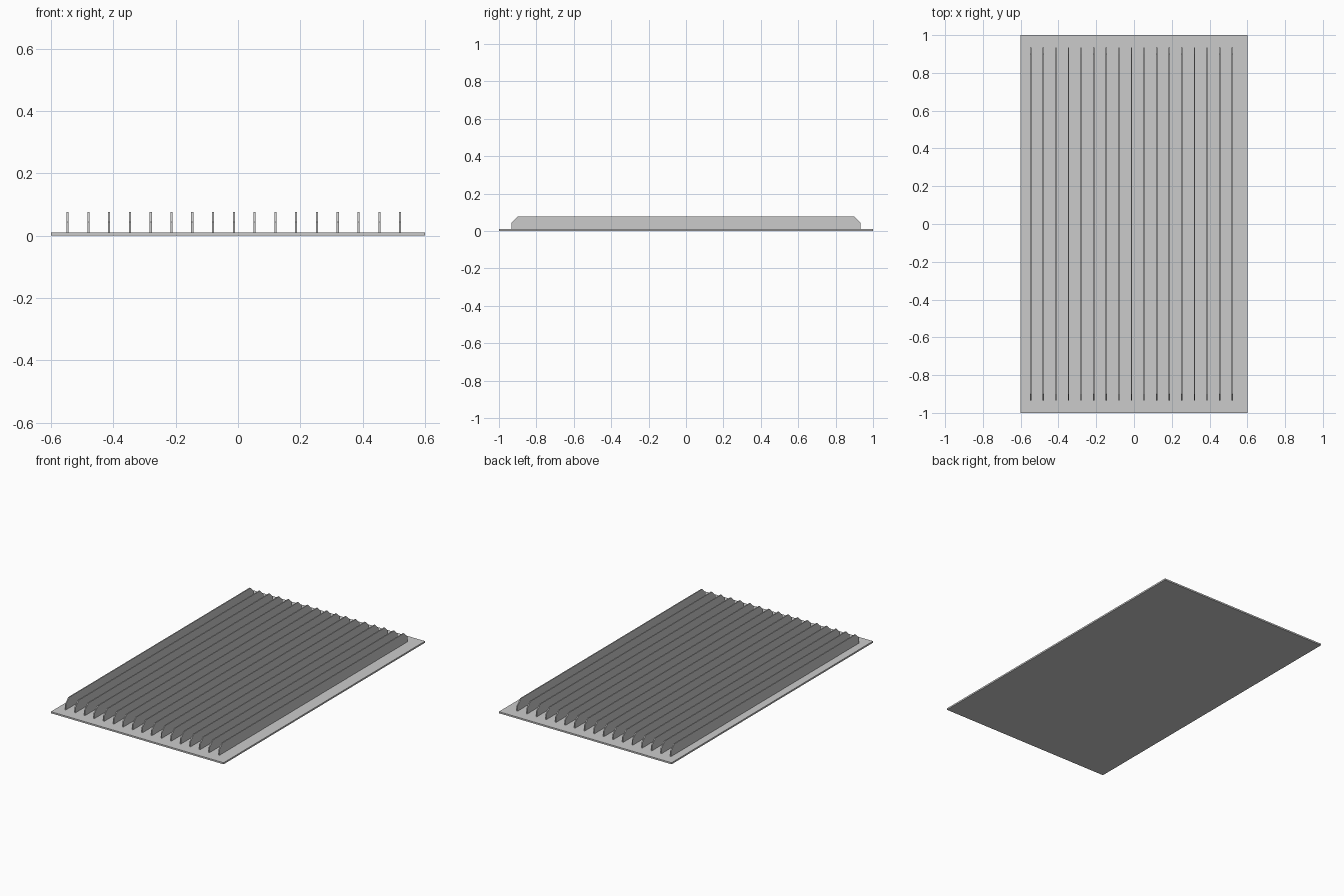
import bpy, bmesh

if "Cube" in bpy.data.objects:
    bpy.data.objects.remove(bpy.data.objects["Cube"])

BASE_T = 0.01
PITCH = 1 / 15
FIN_W = PITCH / 10
FIN_H = PITCH
FIN_COUNT = 17


def mesh_object(name, bm):
    bmesh.ops.recalc_face_normals(bm, faces=bm.faces)
    mesh = bpy.data.meshes.new(name)
    bm.to_mesh(mesh)
    bm.free()
    obj = bpy.data.objects.new(name, mesh)
    bpy.context.collection.objects.link(obj)
    return obj


# Thin base plate
bm = bmesh.new()
bmesh.ops.create_cube(bm, size=1)
bmesh.ops.scale(bm, vec=(1.2, 2.0, BASE_T), verts=bm.verts)
bmesh.ops.translate(bm, vec=(0, 0, BASE_T / 2), verts=bm.verts)
mesh_object("base_plate", bm)

# Upright fin: side profile with chamfered upper corners, extruded in x
end, cut = 14 * PITCH, PITCH / 2
top = BASE_T + FIN_H
profile = [(-end, BASE_T), (end, BASE_T), (end, top - cut),
           (end - cut, top), (-end + cut, top), (-end, top - cut)]
bm = bmesh.new()
face = bm.faces.new([bm.verts.new((0, y, z)) for y, z in profile])
side = bmesh.ops.extrude_face_region(bm, geom=[face])
bmesh.ops.translate(bm, vec=(FIN_W, 0, 0),
                    verts=[v for v in side["geom"] if isinstance(v, bmesh.types.BMVert)])
if face.is_valid is False or len(bm.faces) < 8:
    bmesh.ops.holes_fill(bm, edges=bm.edges)
fins = mesh_object("cooling_fins", bm)
fins.location.x = -0.55

# Row of evenly spaced fins
array = fins.modifiers.new("fin_row", 'ARRAY')
array.count = FIN_COUNT
array.use_relative_offset = False
array.use_constant_offset = True
array.constant_offset_displace = (PITCH, 0, 0)
